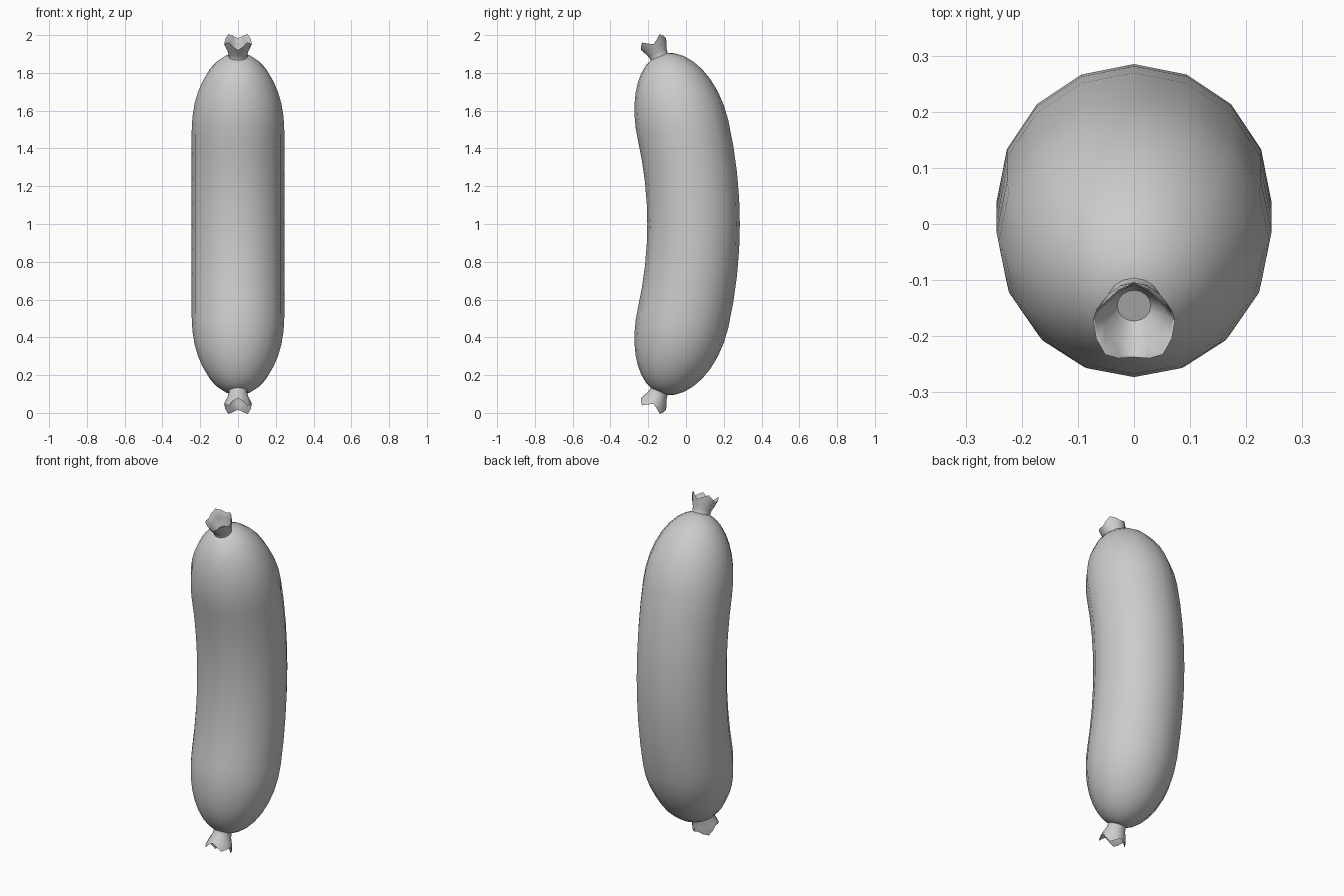
import bpy, bmesh, math
from mathutils import Vector

if "Cube" in bpy.data.objects:
    bpy.data.objects.remove(bpy.data.objects["Cube"])

SIDES = 16
BEND = 2.25      # bend radius of the centre line
RADIUS = 0.245


def place(s, r, a):
    """Point at arc length s along the bent axis, radius r, angle a."""
    t = s / BEND
    centre = Vector((0, 0.04 - BEND * (1 - math.cos(t)), 1 + BEND * math.sin(t)))
    side = Vector((0, math.cos(t), math.sin(t)))
    return centre + r * (Vector((math.sin(a), 0, 0)) + side * math.cos(a))


def sweep(name, profile):
    """Loft rings; each profile entry is (arc length, radius, zigzag height)."""
    bm = bmesh.new()
    rings = []
    for s, r, zig in profile:
        ring = []
        for i in range(SIDES):
            a = 2 * math.pi * i / SIDES
            ring.append(bm.verts.new(place(s - zig * math.cos(4 * a), r, a)))
        rings.append(ring)
    for lo, hi in zip(rings, rings[1:]):
        for i in range(SIDES):
            j = (i + 1) % SIDES
            bm.faces.new((lo[i], lo[j], hi[j], hi[i]))
    bm.faces.new(rings[0])
    bm.faces.new(rings[-1])
    bmesh.ops.recalc_face_normals(bm, faces=bm.faces)
    mesh = bpy.data.meshes.new(name)
    bm.to_mesh(mesh)
    bm.free()
    ob = bpy.data.objects.new(name, mesh)
    bpy.context.collection.objects.link(ob)
    bpy.context.view_layer.objects.active = ob
    ob.select_set(True)
    bpy.ops.object.shade_smooth_by_angle(angle=math.radians(50))
    ob.select_set(False)
    return ob


# Bent body with rounded ends
half = [(s, RADIUS, 0) for s in (0.12, 0.25, 0.38, 0.5)]
for k in range(1, 9):
    p = math.radians(80) * k / 8
    half.append((0.5 + 0.42 * math.sin(p), RADIUS * math.cos(p), 0))
body = [(-s, r, z) for s, r, z in reversed(half)] + [(0, RADIUS, 0)] + half
sweep("sausage_body", body)

# Gathered casing ends: flared, hollow, with a zigzag rim
tie = [(0.88, 0.06, 0), (0.908, 0.049, 0), (0.935, 0.052, 0),
       (0.965, 0.064, 0.004), (1.0, 0.073, 0.017),
       (0.998, 0.069, 0.017), (0.96, 0.056, 0.004), (0.92, 0.03, 0)]
for name, sign in (("top_tie", 1), ("bottom_tie", -1)):
    sweep(name, [(sign * s, r, sign * z) for s, r, z in tie])
